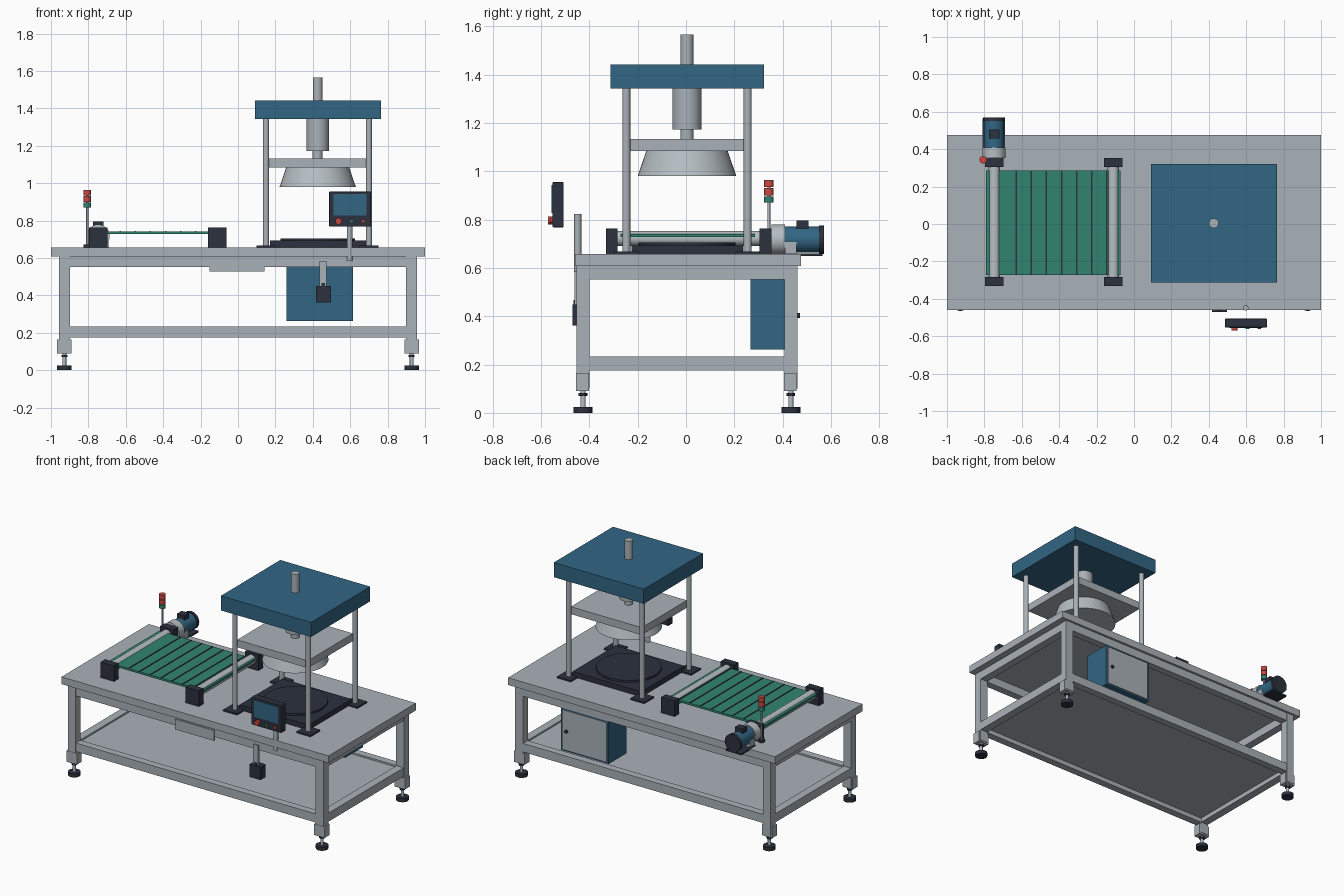
import bpy, math
from mathutils import Matrix

if "Cube" in bpy.data.objects:
    bpy.data.objects.remove(bpy.data.objects["Cube"])


def material(name, rgb):
    m = bpy.data.materials.new(name)
    lin = [((c / 255 + 0.055) / 1.055) ** 2.4 for c in rgb]
    m.diffuse_color = (*lin, 1)
    m.use_nodes = True
    m.node_tree.nodes["Principled BSDF"].inputs["Base Color"].default_value = m.diffuse_color
    return m


GREY = material("frame grey", (170, 178, 184))
STEEL = material("light steel", (182, 190, 195))
BLUE = material("machine blue", (50, 102, 132))
DARK = material("dark slate", (43, 49, 62))
GREEN = material("belt green", (50, 132, 112))
RED = material("signal red", (204, 72, 66))


def box(name, x, y, z, mat, bevel=0):
    """Box from (min, max) ranges."""
    bpy.ops.mesh.primitive_cube_add(size=1)
    o = bpy.context.object
    o.name = name
    size = [r[1] - r[0] for r in (x, y, z)]
    mid = [(r[0] + r[1]) / 2 for r in (x, y, z)]
    o.data.transform(Matrix.Translation(mid) @ Matrix.Diagonal((*size, 1)))
    o.data.materials.append(mat)
    if bevel:
        b = o.modifiers.new("bevel", 'BEVEL')
        b.width = bevel
        b.segments = 2
    return o


def cyl(name, a, b, c, r, mat, axis='Z', r2=None, n=32):
    """Round part: range a along the axis, centre (b, c) on the other axes."""
    rot = {'Z': (0, 0, 0), 'Y': (-math.pi / 2, 0, 0)}[axis]
    mid = (a[0] + a[1]) / 2
    loc = (b, c, mid) if axis == 'Z' else (b, mid, c)
    bpy.ops.mesh.primitive_cone_add(vertices=n, radius1=r, radius2=r if r2 is None else r2,
                                    depth=a[1] - a[0], location=loc, rotation=rot)
    o = bpy.context.object
    o.name = name
    o.data.materials.append(mat)
    bpy.ops.object.shade_smooth_by_angle(angle=math.radians(35))
    return o


# Table top, shelf and frame
box("table_top", (-1, 1), (-0.46, 0.475), (0.608, 0.657), GREY)
box("lower_shelf", (-0.92, 0.92), (-0.42, 0.43), (0.205, 0.222), GREY)
for z0, z1, tag in ((0.552, 0.608, "upper"), (0.175, 0.233, "lower")):
    for y in (-0.426, 0.434):
        box(tag + "_long_rail", (-0.9, 0.9), (y - 0.025, y + 0.025), (z0, z1), GREY)
    for x in (-0.928, 0.928):
        box(tag + "_side_rail", (x - 0.027, x + 0.027), (-0.4, 0.408), (z0, z1), GREY)

# Legs with foot brackets and levelling feet
for sx in (-1, 1):
    for y in (-0.426, 0.434):
        x = sx * 0.928
        box("leg", (x - 0.029, x + 0.029), (y - 0.027, y + 0.027), (0.1, 0.608), GREY)
        box("foot_bracket", (x - 0.039, x + 0.039), (y - 0.029, y + 0.024), (0.09, 0.165), GREY)
        cyl("foot_pad", (0, 0.024), x, y, 0.039, DARK, n=24)
        cyl("foot_screw", (0.02, 0.092), x, y, 0.010, STEEL, n=16)
        cyl("foot_nut", (0.07, 0.082), x, y, 0.018, DARK, n=6)

# Press
px, py = 0.426, 0.004
box("press_base", (0.17, 0.685), (-0.225, 0.235), (0.657, 0.692), DARK)
cyl("press_base_disc", (0.69, 0.705), px, py, 0.2, DARK, n=48)
for x in (0.15, 0.70):
    for y in (-0.247, 0.255):
        cyl("press_column", (0.657, 1.345), x, y, 0.0165, GREY, n=24)
        box("column_foot", (x - 0.052, x + 0.052), (y - 0.052, y + 0.052), (0.657, 0.667), DARK)
box("press_head", (0.091, 0.765), (-0.312, 0.322), (1.342, 1.441), BLUE)
cyl("top_rod", (1.43, 1.566), px, py, 0.026, GREY, n=24)
cyl("press_cylinder", (1.173, 1.345), px, py, 0.06, GREY)
cyl("piston_rod", (1.12, 1.18), px, py, 0.027, GREY, n=24)
box("moving_plate", (0.16, 0.69), (-0.238, 0.246), (1.083, 1.133), GREY)
cyl("press_bell", (0.98, 1.085), px, py, 0.204, STEEL, r2=0.168, n=48)

# Conveyor
box("belt", (-0.79, -0.072), (-0.272, 0.286), (0.727, 0.741), GREEN)
for i in range(7):
    x = -0.629 + i * 0.0805
    box("belt_slat", (x - 0.004, x + 0.004), (-0.27, 0.284), (0.74, 0.744), DARK)
for x in (-0.747, -0.111):
    cyl("belt_roller", (-0.29, 0.31), x, 0.722, 0.031, STEEL, 'Y')
    for y in (-0.307, 0.329):
        box("bearing_block", (x - 0.05, x + 0.05), (y - 0.024, y + 0.024), (0.657, 0.763), DARK)

# Drive motor
mx, mz = -0.748, 0.717
cyl("gearbox", (0.353, 0.41), mx, mz, 0.062, STEEL, 'Y')
cyl("motor_body", (0.41, 0.553), mx, mz, 0.054, BLUE, 'Y')
cyl("motor_cap", (0.55, 0.57), mx, mz, 0.059, DARK, 'Y')
box("terminal_box", (-0.776, -0.72), (0.458, 0.506), (0.755, 0.795), DARK)
box("motor_foot", (-0.80, -0.692), (0.41, 0.458), (0.657, 0.708), GREY)
box("motor_plate", (-0.81, -0.69), (0.41, 0.565), (0.650, 0.660), DARK)

# Signal tower
tx, ty = -0.806, 0.343
cyl("tower_base", (0.657, 0.672), tx, ty, 0.02, DARK, n=20)
cyl("tower_pole", (0.66, 0.96), tx, ty, 0.006, STEEL, n=12)
for z0, z1, mat in ((0.87, 0.896, GREEN), (0.9, 0.93, RED), (0.934, 0.964, RED)):
    cyl("tower_lamp", (z0, z1), tx, ty, 0.02, mat, n=20)

# Operator panel
cyl("panel_post", (0.583, 0.822), 0.597, -0.448, 0.015, GREY, n=20)
box("panel_case", (0.487, 0.711), (-0.553, -0.506), (0.768, 0.955), DARK, 0.004)
box("panel_screen", (0.51, 0.688), (-0.557, -0.55), (0.828, 0.942), BLUE)
for x, r, mat, depth in ((0.537, 0.017, RED, 0.57), (0.607, 0.01, GREEN, 0.562), (0.67, 0.01, RED, 0.562)):
    cyl("panel_button", (-depth, -0.55), x, 0.796, r, mat, 'Y', n=20)

# Front name plate and hanging foot switch
box("front_plate", (-0.153, 0.141), (-0.458, -0.449), (0.528, 0.597), GREY)
box("switch_arm", (0.437, 0.474), (-0.461, -0.449), (0.44, 0.585), GREY)
box("switch_box", (0.417, 0.498), (-0.47, -0.415), (0.362, 0.449), DARK)
box("switch_lever", (0.447, 0.466), (-0.466, -0.445), (0.445, 0.467), DARK)

# Electrical cabinet opening to the back
box("cabinet", (0.26, 0.616), (0.267, 0.455), (0.263, 0.552), BLUE)
box("cabinet_door", (0.272, 0.604), (0.453, 0.462), (0.273, 0.542), GREY)
cyl("door_knob", (0.46, 0.472), 0.572, 0.403, 0.011, DARK, 'Y', n=16)
